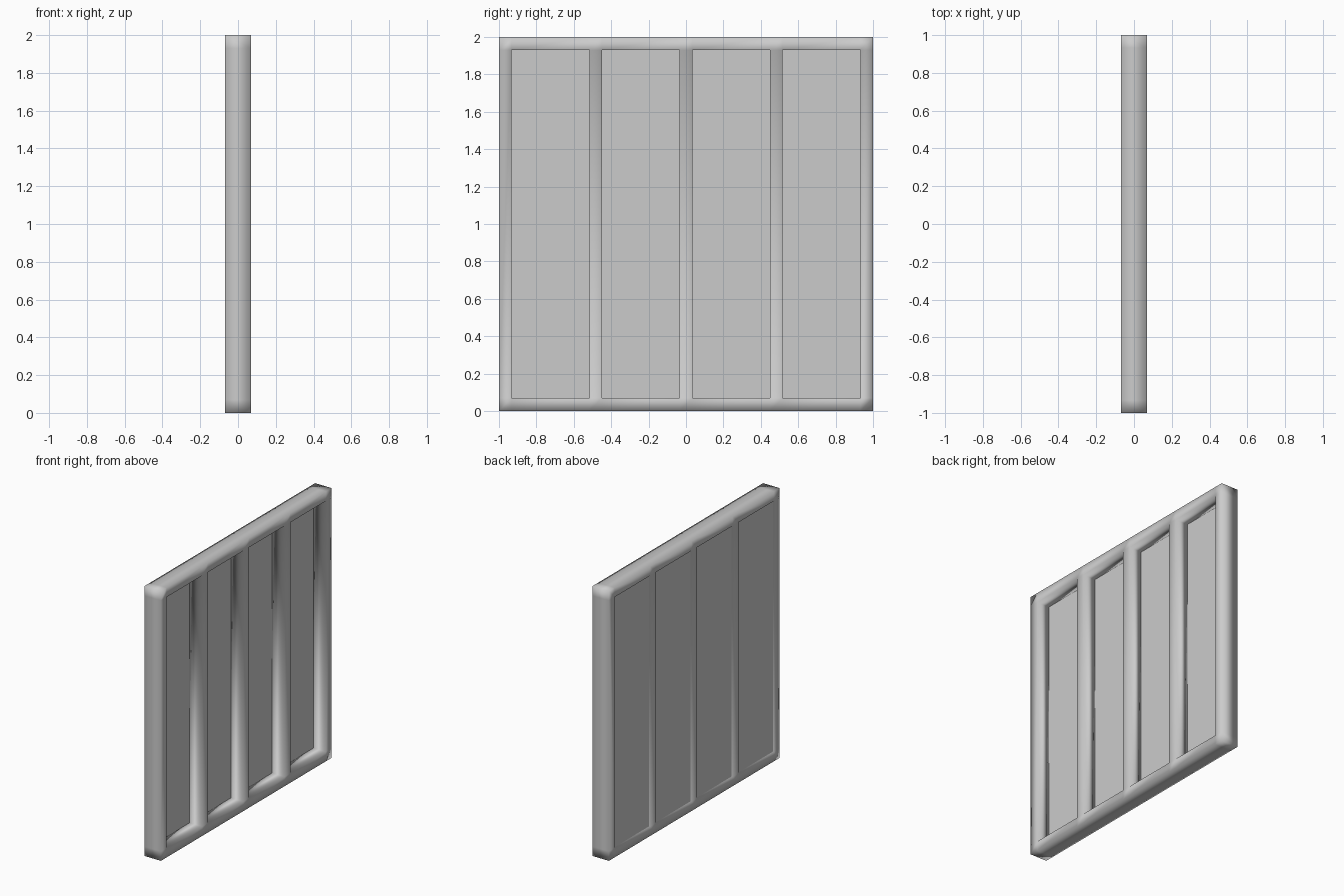
import bpy, bmesh

if "Cube" in bpy.data.objects:
    bpy.data.objects.remove(bpy.data.objects["Cube"])

T = 0.067                      # bar width
N = 4                          # number of panes
W = (2 - T * (N + 1)) / N      # pane width
D = 0.068                      # half depth of the frame


def finish(bm, name, smooth):
    bmesh.ops.recalc_face_normals(bm, faces=bm.faces)
    for f in bm.faces:
        f.smooth = smooth
    me = bpy.data.meshes.new(name)
    bm.to_mesh(me)
    bm.free()
    ob = bpy.data.objects.new(name, me)
    bpy.context.collection.objects.link(ob)
    return ob


# frame: one smooth mesh, a grid of strips with the pane cells left open
ys = [-1.0]
for i in range(N):
    ys += [ys[-1] + T, ys[-1] + T + W]
ys.append(1.0)
zs = [0.0, T + 0.003, 2 - T - 0.003, 2.0]

bm = bmesh.new()
v = [[bm.verts.new((-D, y, z)) for z in zs] for y in ys]
for i in range(len(ys) - 1):
    for j in range(3):
        if i % 2 == 1 and j == 1:
            continue
        bm.faces.new((v[i][j], v[i + 1][j], v[i + 1][j + 1], v[i][j + 1]))
ext = bmesh.ops.extrude_face_region(bm, geom=bm.faces[:], use_keep_orig=True)
moved = [g for g in ext["geom"] if isinstance(g, bmesh.types.BMVert)]
bmesh.ops.translate(bm, verts=moved, vec=(2 * D, 0, 0))
finish(bm, "window_frame", True)

# panes: thin flat slabs set near the back of the frame
for i in range(N):
    bm = bmesh.new()
    bmesh.ops.create_cube(bm, size=1)
    y0, y1 = ys[2 * i + 1], ys[2 * i + 2]
    bmesh.ops.scale(bm, verts=bm.verts, vec=(0.025, y1 - y0, zs[2] - zs[1]))
    bmesh.ops.translate(bm, verts=bm.verts, vec=(-0.0475, (y0 + y1) / 2, 1))
    finish(bm, f"pane_{i + 1}", False)
